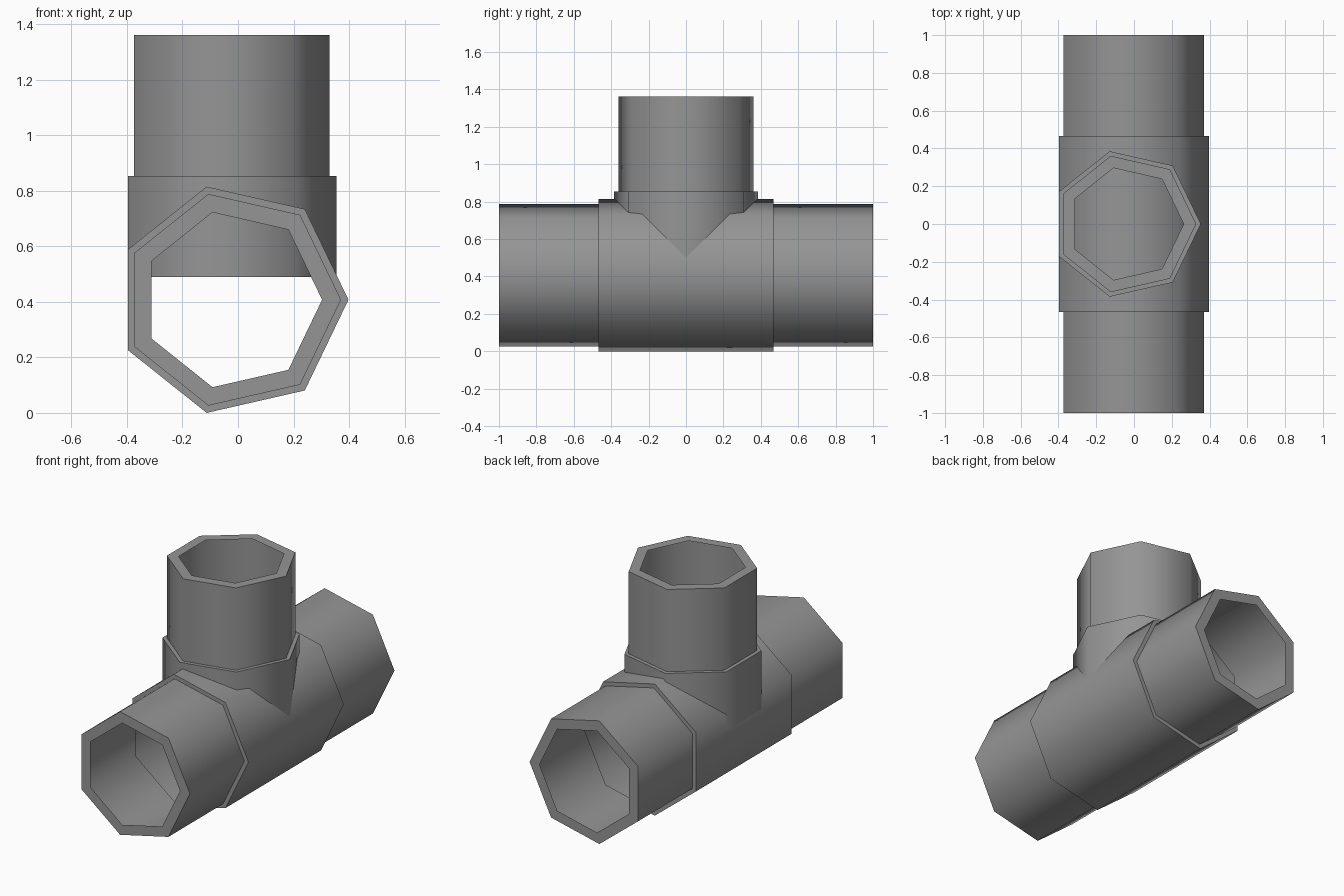
import bpy, bmesh, math

if "Cube" in bpy.data.objects:
    bpy.data.objects.remove(bpy.data.objects["Cube"])

SIDES = 7
grey = bpy.data.materials.new("dark_grey")
grey.diffuse_color = (0.3, 0.3, 0.3, 1)
grey.use_nodes = True
grey.node_tree.nodes["Principled BSDF"].inputs["Base Color"].default_value = grey.diffuse_color


def shell(name, centre, profile, vertical=False):
    """Seven-sided single-skin shell along y (or z) from (radius, position) pairs."""
    bm = bmesh.new()
    loops = []
    for radius, t in profile:
        ring = []
        for i in range(SIDES):
            a = 2 * math.pi * i / SIDES
            u, v = centre[0] + radius * math.cos(a), centre[1] + radius * math.sin(a)
            ring.append(bm.verts.new((u, v, t) if vertical else (u, t, v)))
        loops.append(ring)
    for a, b in zip(loops, loops[1:]):
        for i in range(SIDES):
            j = (i + 1) % SIDES
            quad = (a[i], a[j], b[j], b[i])
            bm.faces.new(quad if vertical else quad[::-1])   # normals point outward
    mesh = bpy.data.meshes.new(name)
    bm.to_mesh(mesh)
    bm.free()
    mesh.materials.append(grey)
    obj = bpy.data.objects.new(name, mesh)
    bpy.context.collection.objects.link(obj)
    # smooth around the tube, sharp at the steps and rims
    bpy.ops.object.select_all(action='DESELECT')
    obj.select_set(True)
    bpy.context.view_layer.objects.active = obj
    bpy.ops.object.shade_smooth_by_angle(angle=math.radians(60))
    return obj


# Horizontal run: wide collar, narrower pipe and inward lip, mirrored at both ends
half = [(0.418, 0.467), (0.391, 0.467), (0.391, 1.0), (0.323, 1.0)]
shell("run_pipe", (-0.02, 0.4075), [(r, -t) for r, t in reversed(half)] + half)

# Vertical branch: open collar sunk into the run, pipe with inward lip on top
shell("branch_pipe", (-0.041, 0), [(0.395, 0.49), (0.395, 0.853), (0.37, 0.853),
                                  (0.37, 1.362), (0.304, 1.362)], vertical=True)
